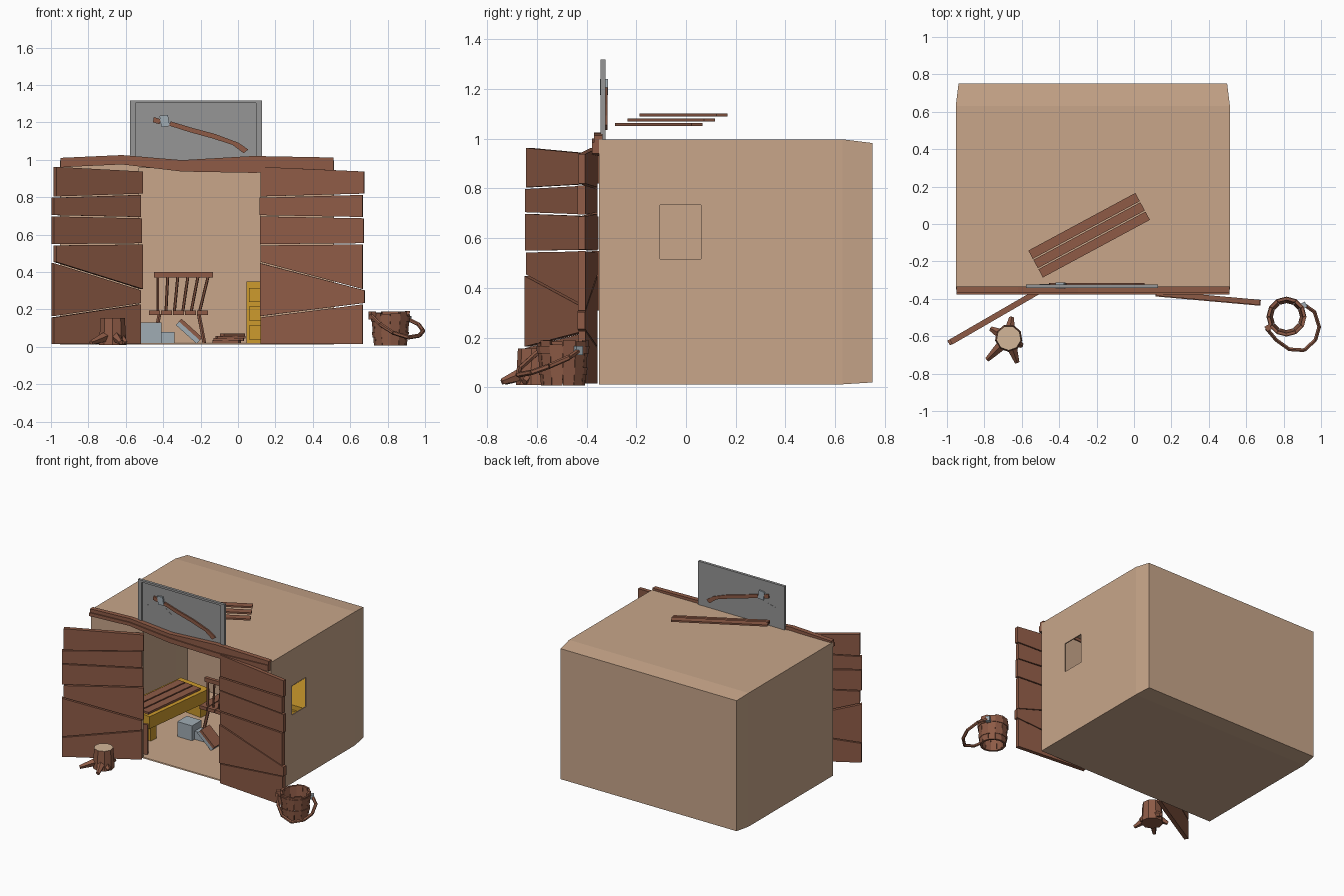
import bpy, bmesh, math, random
from mathutils import Vector, Matrix

if "Cube" in bpy.data.objects:
    bpy.data.objects.remove(bpy.data.objects["Cube"])

random.seed(4)


def material(name, rgb):
    m = bpy.data.materials.new(name)
    lin = [((c / 255 + 0.055) / 1.055) ** 2.4 for c in rgb]
    m.diffuse_color = (*lin, 1)
    m.use_nodes = True
    m.node_tree.nodes["Principled BSDF"].inputs["Base Color"].default_value = m.diffuse_color
    return m


TAN = material("tan plaster", (200, 166, 138))
BROWN = material("brown wood", (142, 91, 70))
YELLOW = material("yellow wood", (205, 155, 45))
GREY = material("grey panel", (150, 150, 150))
STEEL = material("pale steel", (160, 172, 180))
CUT = material("cut wood", (212, 182, 152))


def finish(name, bm, *mats):
    bmesh.ops.recalc_face_normals(bm, faces=bm.faces)
    me = bpy.data.meshes.new(name)
    bm.to_mesh(me)
    bm.free()
    for m in mats:
        me.materials.append(m)
    ob = bpy.data.objects.new(name, me)
    bpy.context.collection.objects.link(ob)
    return ob


def prism(name, pts, d0, d1, mat, M=Matrix()):
    """Polygon in the x-z plane, extruded from y = d0 to y = d1."""
    bm = bmesh.new()
    a = [bm.verts.new(M @ Vector((u, d0, z))) for u, z in pts]
    b = [bm.verts.new(M @ Vector((u, d1, z))) for u, z in pts]
    bm.faces.new(a)
    bm.faces.new(b)
    for i in range(len(a)):
        j = (i + 1) % len(a)
        bm.faces.new((a[i], a[j], b[j], b[i]))
    return finish(name, bm, mat)


def box(name, lo, hi, mat, M=Matrix()):
    return prism(name, [(lo[0], lo[2]), (hi[0], lo[2]), (hi[0], hi[2]), (lo[0], hi[2])],
                 lo[1], hi[1], mat, M)


def rod(name, a, b, r0, r1, mat, n=6):
    a, b = Vector(a), Vector(b)
    bm = bmesh.new()
    M = Matrix.Translation((a + b) / 2) @ (b - a).to_track_quat('Z', 'Y').to_matrix().to_4x4()
    bmesh.ops.create_cone(bm, cap_ends=True, segments=n, radius1=r0, radius2=r1,
                          depth=(b - a).length, matrix=M)
    return finish(name, bm, mat)


def place(x, y, z=0, angle=0, axis='Z'):
    return Matrix.Translation((x, y, z)) @ Matrix.Rotation(math.radians(angle), 4, axis)


# Room shell: tapered at the back, with doorway and side window cut out
bm = bmesh.new()
rings = []
for y, s in ((-0.35, 0), (0.63, 0), (0.75, 0.015)):
    rings.append([bm.verts.new((x, y, z)) for x, z in
                  ((-0.953 + s, 0.012 + s / 2), (0.513 - s, 0.012 + s / 2),
                   (0.513 - s, 0.997 - s), (-0.953 + s, 0.997 - s))])
for r, q in zip(rings, rings[1:]):
    for i in range(4):
        j = (i + 1) % 4
        bm.faces.new((r[i], r[j], q[j], q[i]))
bm.faces.new(rings[0])
bm.faces.new(rings[-1])


def cut_hole(bm, on_wall, cuts, inside):
    for co, no in cuts:
        fs = [f for f in bm.faces if on_wall(f.calc_center_median())]
        geom = fs + list({e for f in fs for e in f.edges}) + list({v for f in fs for v in f.verts})
        bmesh.ops.bisect_plane(bm, geom=geom, plane_co=co, plane_no=no)
    gone = [f for f in bm.faces if on_wall(f.calc_center_median()) and inside(f.calc_center_median())]
    bmesh.ops.delete(bm, geom=gone, context='FACES')


X, Y, Z = (1, 0, 0), (0, 1, 0), (0, 0, 1)
cut_hole(bm, lambda c: c.y < -0.349, [((-0.53, 0, 0), X), ((0.12, 0, 0), X), ((0, 0, 0.955), Z)],
         lambda c: -0.53 < c.x < 0.12 and c.z < 0.955)
cut_hole(bm, lambda c: c.x > 0.512, [((0, -0.105, 0), Y), ((0, 0.06, 0), Y),
                                     ((0, 0, 0.515), Z), ((0, 0, 0.732), Z)],
         lambda c: -0.105 < c.y < 0.06 and 0.515 < c.z < 0.732)
shell = finish("room_shell", bm, TAN)
sol = shell.modifiers.new("thickness", 'SOLIDIFY')
sol.thickness, sol.offset = 0.008, -1

# Wavy lintel in two layers
xs = (-0.95, -0.62, -0.3, 0.08, 0.51)
top, mid, low = (1.01, 1.025, 0.998, 1.02, 1.012), (0.985, 1.0, 0.972, 0.965, 0.985), (0.96, 0.975, 0.937, 0.93, 0.94)
prism("lintel_upper", list(zip(xs, top)) + list(zip(xs, mid))[::-1], -0.37, -0.335, BROWN)
prism("lintel_lower", list(zip(xs, mid)) + list(zip(xs, low))[::-1], -0.378, -0.35, BROWN)

# Plank doors, six slanted boards each
LEFT = (0.012, 0.16, 0.45, 0.545, 0.70, 0.80, 0.965)
RIGHT = (0.012, 0.23, 0.305, 0.55, 0.69, 0.815, 0.94)
for side, a, b in (("left", (-0.985, -0.628), (-0.525, -0.362)), ("right", (0.12, -0.366), (0.67, -0.415))):
    dx, dy = b[0] - a[0], b[1] - a[1]
    w, M = math.hypot(dx, dy), place(a[0], a[1], 0, math.degrees(math.atan2(dy, dx)))
    for i in range(6):
        u0, u1, t = random.uniform(-0.012, 0.005), w + random.uniform(-0.005, 0.012), random.uniform(0, 0.006)
        prism(f"{side}_door_board", [(u0, LEFT[i] + 0.004), (u1, RIGHT[i] + 0.004),
                                     (u1, RIGHT[i + 1] - 0.003), (u0, LEFT[i + 1] - 0.003)],
              -0.016 - t, 0.01, BROWN, M)

# Sign panel with raised frame
box("sign_plate", (-0.57, -0.333, 0.99), (0.12, -0.324, 1.31), GREY)
for lo, hi in (((-0.578, 0.985), (-0.547, 1.318)), ((0.097, 0.985), (0.128, 1.318)), ((-0.547, 1.303), (0.097, 1.318))):
    box("sign_frame", (lo[0], -0.343, lo[1]), (hi[0], -0.323, hi[1]), GREY)

# Axe through the sign
prism("axe_handle", [(-0.36, 1.205), (-0.25, 1.172), (-0.12, 1.137), (0.0, 1.092), (0.055, 1.055),
                     (0.03, 1.035), (-0.03, 1.08), (-0.14, 1.115), (-0.26, 1.148), (-0.37, 1.183)],
      -0.343, -0.316, BROWN)
prism("axe_handle_tip", [(-0.45, 1.228), (-0.41, 1.215), (-0.42, 1.19), (-0.455, 1.2)], -0.343, -0.316, BROWN)
prism("axe_head", [(-0.42, 1.235), (-0.375, 1.24), (-0.365, 1.18), (-0.41, 1.175)], -0.345, -0.314, STEEL)
prism("axe_blade", [(-0.41, 1.18), (-0.365, 1.18), (-0.35, 1.155), (-0.3, 1.118), (-0.36, 1.114),
                    (-0.43, 1.122), (-0.505, 1.145), (-0.44, 1.16)], -0.335, -0.322, GREY)

# Three loose planks over the roof
for i in range(3):
    M = place(-0.24 - 0.027 * (i - 1), -0.06 + 0.05 * (i - 1), 1.056 + 0.019 * i, 28.3)
    box("roof_plank", (-0.325, -0.025, -0.006), (0.325, 0.025, 0.006), BROWN, M)

# Bench on the left with slats on top
M = place(-0.72, 0.18, 0.02, -7)
box("bench_top", (-0.13, -0.3, 0.1), (0.13, 0.3, 0.19), YELLOW, M)
for y in (-0.28, 0.22):
    box("bench_leg", (-0.12, y, 0), (0.12, y + 0.06, 0.1), YELLOW, M)
for i in range(3):
    box("bench_slat", (-0.1 + 0.07 * i, -0.28, 0.19), (-0.04 + 0.07 * i, 0.24, 0.205), BROWN, M)

# Drawer cabinet on the right
box("cabinet", (0.045, 0.32, 0.02), (0.47, 0.72, 0.35), YELLOW)
for z in (0.04, 0.14, 0.24):
    box("drawer_front", (0.06, 0.305, z), (0.455, 0.32, z + 0.075), YELLOW)
    box("drawer_handle", (0.2, 0.295, z + 0.03), (0.3, 0.305, z + 0.045), BROWN)

# Spindle-back chair
for i in range(5):
    x = -0.475 + 0.064 * i
    box("chair_seat_slat", (x, 0.23, 0.17), (x + 0.058, 0.5, 0.195), BROWN)
box("chair_top_rail", (-0.45, 0.25, 0.37), (-0.135, 0.275, 0.4), BROWN)
for i in range(6):
    rod("chair_spindle", (-0.43 + 0.045 * i, 0.262, 0.19), (-0.43 + 0.054 * i, 0.262, 0.375), 0.008, 0.008, BROWN)
for x, s in ((-0.42, -1), (-0.21, 1)):
    for y, t in ((0.26, -1), (0.46, 1)):
        rod("chair_leg", (x + 0.03 * s, y + 0.015 * t, 0.02), (x, y, 0.175), 0.011, 0.011, BROWN)

# Boxes, leaning board and scrap wood on the floor
box("grey_box", (-0.53, 0.05, 0.02), (-0.41, 0.16, 0.13), STEEL)
box("small_grey_box", (-0.41, 0.08, 0.02), (-0.34, 0.15, 0.08), STEEL)
M = place(-0.26, 0.05, 0.085, 42, 'Y')
box("leaning_board", (-0.075, -0.05, 0), (0.075, 0.05, 0.02), BROWN, M)
box("leaning_slab", (-0.075, -0.05, -0.025), (0.075, 0.05, 0), STEEL, M)
for i in range(4):
    box("scrap_wood", (-0.08, -0.015, 0), (0.08, 0.015, 0.015), BROWN,
        place(-0.06 + 0.01 * i, 0.1, 0.02 + 0.012 * i, 25 * i - 30))
box("door_scrap", (-0.03, -0.01, 0.01), (0.03, 0.01, 0.23), BROWN, place(-0.56, -0.3, 0.01, 20))

# Stump with roots and a pale cut top
SX, SY = -0.67, -0.61
stump = rod("stump", (SX, SY, 0.01), (SX, SY, 0.155), 0.074, 0.066, BROWN, 9)
stump.data.materials.append(CUT)
for p in stump.data.polygons:
    p.material_index = int(p.normal.z > 0.9)
for x, y in ((-0.655, -0.5), (-0.765, -0.56), (-0.785, -0.725), (-0.625, -0.74), (-0.6, -0.65)):
    d = Vector((x - SX, y - SY, 0)).normalized()
    rod("stump_root", (SX + d.x * 0.03, SY + d.y * 0.03, 0.06), (x, y, 0.022), 0.032, 0.013, BROWN, 5)


# Bucket: staves of uneven height and two hoops
def wall_ring(name, a0, a1, z0, z1, r0, r1, t, n):
    bm = bmesh.new()
    rows = []
    for k in range(n + 1):
        a = a0 + (a1 - a0) * k / n
        rows.append([bm.verts.new((0.815 + math.cos(a) * r, -0.495 + math.sin(a) * r, z))
                     for r, z in ((r0, z0), (r1, z1), (r1 - t, z1), (r0 - t, z0))])
    for p, q in zip(rows, rows[1:]):
        for i in range(4):
            j = (i + 1) % 4
            bm.faces.new((p[i], p[j], q[j], q[i]))
    if a1 - a0 < 6:
        bm.faces.new(rows[0])
        bm.faces.new(rows[-1])
    else:
        bmesh.ops.remove_doubles(bm, verts=bm.verts, dist=1e-5)
    return finish(name, bm, BROWN)


for i in range(12):
    a = math.tau * i / 12
    wall_ring("bucket_stave", a + 0.01, a + math.tau / 12 - 0.01, 0.008, random.uniform(0.172, 0.192),
              0.088, 0.104, 0.016, 1)
for z, r in ((0.05, 0.096), (0.135, 0.104)):
    wall_ring("bucket_hoop", 0, math.tau, z, z + 0.03, r, r + 0.003, 0.012, 12)

# Fallen bucket handle
path = [(0.71, -0.56, 0.17), (0.76, -0.62, 0.12), (0.83, -0.67, 0.075), (0.91, -0.675, 0.05),
        (0.97, -0.62, 0.06), (0.99, -0.55, 0.085), (0.965, -0.47, 0.12), (0.915, -0.435, 0.145)]
for a, b in zip(path, path[1:]):
    rod("bucket_handle", a, b, 0.011, 0.011, BROWN, 6)
box("handle_bracket", (-0.015, -0.015, -0.015), (0.015, 0.015, 0.02), STEEL, place(0.907, -0.435, 0.145, 30))
box("handle_peg", (-0.015, -0.015, -0.02), (0.015, 0.015, 0.025), BROWN, place(0.718, -0.555, 0.165, 30))
